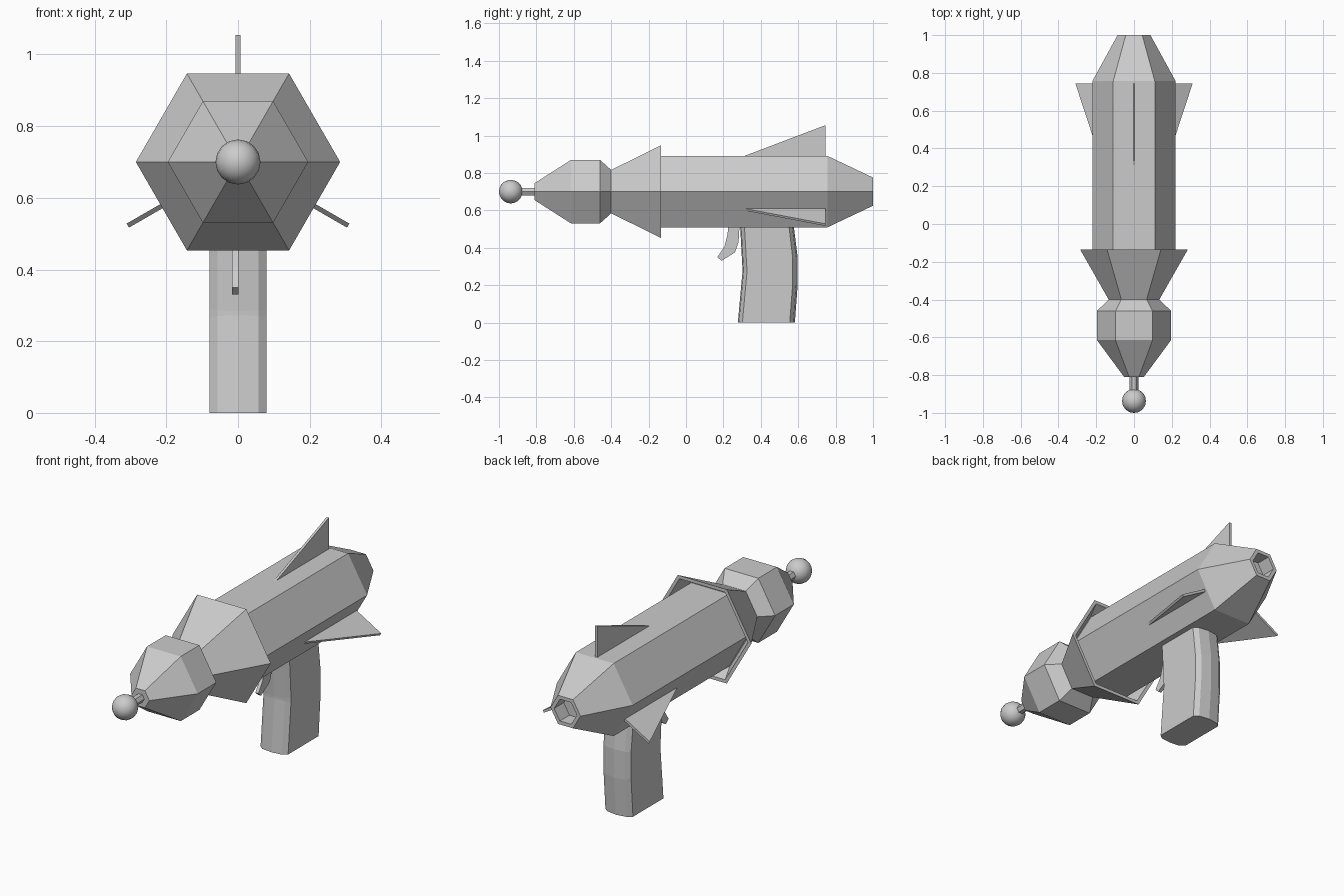
import bpy, bmesh, math
from mathutils import Matrix, Vector

if "Cube" in bpy.data.objects:
    bpy.data.objects.remove(bpy.data.objects["Cube"])

AXIS_Z = 0.7  # height of the barrel axis


def make_object(name, rings, cap_ends=True):
    """Skin a list of equally long vertex rings and cap both ends."""
    bm = bmesh.new()
    loops = [[bm.verts.new(p) for p in ring] for ring in rings]
    n = len(loops[0])
    for a, b in zip(loops, loops[1:]):
        for i in range(n):
            j = (i + 1) % n
            bm.faces.new((a[i], a[j], b[j], b[i]))
    if cap_ends:
        bm.faces.new(loops[0])
        bm.faces.new(loops[-1])
    bmesh.ops.recalc_face_normals(bm, faces=bm.faces)
    mesh = bpy.data.meshes.new(name)
    bm.to_mesh(mesh)
    bm.free()
    obj = bpy.data.objects.new(name, mesh)
    bpy.context.collection.objects.link(obj)
    return obj


def hex_lathe(name, profile):
    """Six-sided turned part along y from (y, radius) pairs."""
    angles = [math.radians(60 * i) for i in range(6)]
    return make_object(name, [[(r * math.cos(a), y, AXIS_Z + r * math.sin(a))
                               for a in angles] for y, r in profile])


def plate(name, outline, x0, x1):
    """Flat plate from a (y, z) outline, between two x positions."""
    return make_object(name, [[(x, y, z) for y, z in outline] for x in (x0, x1)])


# Main body with tapered tail and a recessed exhaust
hex_lathe("body", [(-0.21, 0.22), (0.757, 0.22), (1.0, 0.087),
                   (1.0, 0.066), (0.92, 0.066)])

# Flared collar, hollow behind its rim
hex_lathe("collar", [(-0.40, 0.134), (-0.135, 0.285), (-0.135, 0.265), (-0.20, 0.225)])

# Emitter head, rod and ball tip
hex_lathe("emitter_head", [(-0.40, 0.134), (-0.46, 0.196), (-0.615, 0.196), (-0.81, 0.052)])
hex_lathe("emitter_rod", [(-0.80, 0.023), (-0.92, 0.023)])
bpy.ops.mesh.primitive_uv_sphere_add(segments=16, ring_count=10, radius=0.063,
                                     location=(0, -0.937, AXIS_Z),
                                     rotation=(math.pi / 2, 0, 0))
bpy.context.object.name = "ball_tip"
bpy.ops.object.shade_smooth_by_angle()

# Three fins spaced around the body
for i, label in enumerate(("top", "left", "right")):
    fin = plate(label + "_fin", [(0.31, 0.17), (0.31, 0.19), (0.745, 0.355), (0.745, 0.17)],
                -0.0065, 0.0065)
    fin.data.transform(Matrix.Translation((0, 0, AXIS_Z)) @ Matrix.Rotation(math.radians(120 * i), 4, 'Y'))

# Grip: chamfered section swept through (front y, front z, back y, back z) stations
half = [(0.0, 0.0), (0.057, 0.02), (0.08, 0.08), (0.08, 0.91), (0.057, 0.97), (0.0, 1.0)]
section = half + [(-x, t) for x, t in half[-2:0:-1]]
stations = [(0.277, 0.0, 0.582, 0.0), (0.302, 0.272, 0.597, 0.20),
            (0.302, 0.284, 0.597, 0.35), (0.288, 0.54, 0.573, 0.54)]
make_object("grip", [[Vector((x, fy + (by - fy) * t, fz + (bz - fz) * t)) for x, t in section]
                     for fy, fz, by, bz in stations])

# Trigger
plate("trigger", [(0.227, 0.53), (0.222, 0.47), (0.205, 0.405), (0.168, 0.35), (0.19, 0.33),
                  (0.262, 0.375), (0.281, 0.43), (0.287, 0.53)], -0.017, 0.001)
